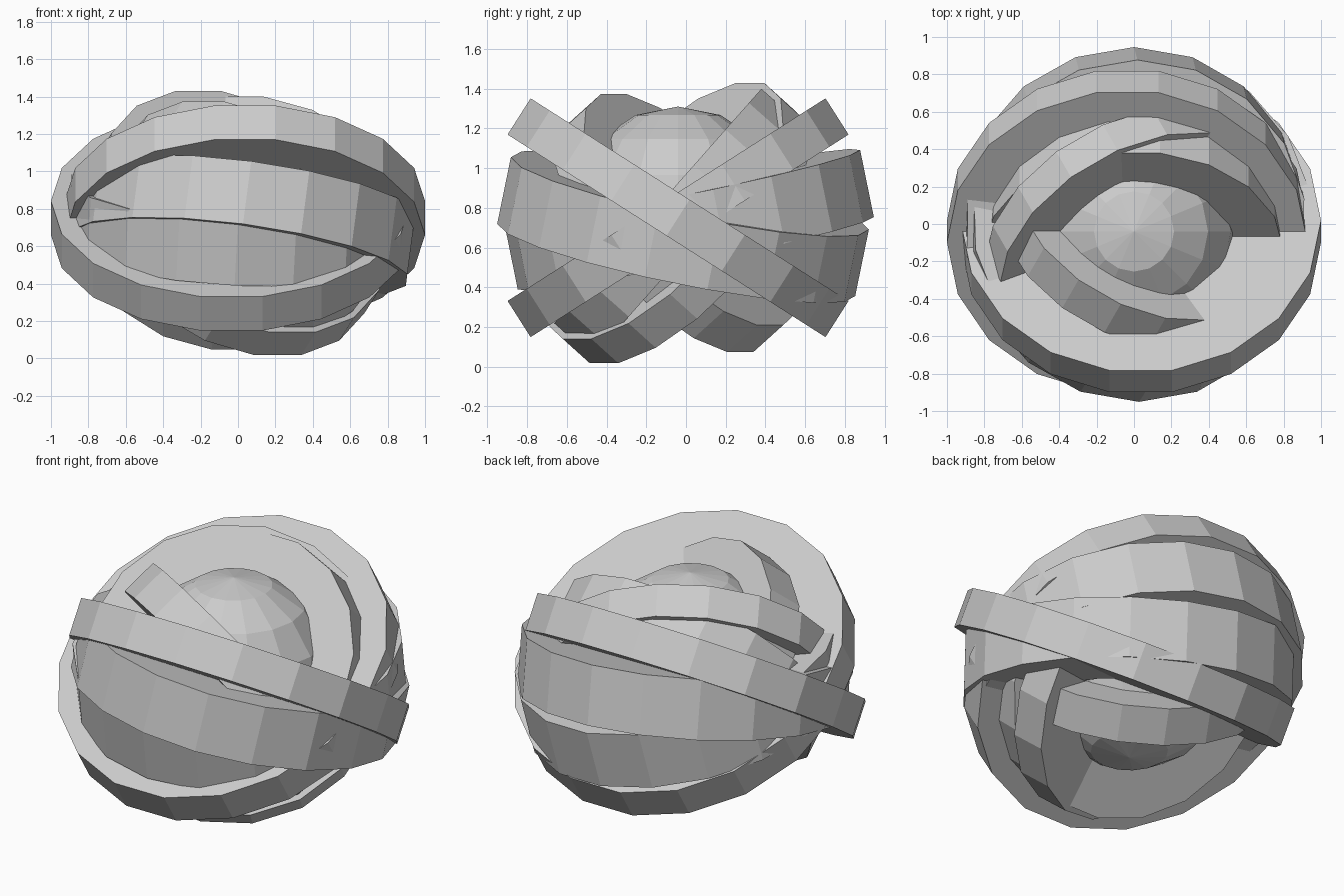
import bpy, bmesh
from math import sin, cos, radians, tau
from mathutils import Matrix, Vector

if "Cube" in bpy.data.objects:
    bpy.data.objects.remove(bpy.data.objects["Cube"])


def band(name, center, radius, width, tilt, roll=0, turn=0, phase=0, inner=0.5, sides=18):
    """Flat-faced thick ring with a rectangular section."""
    rot = (Matrix.Rotation(radians(turn), 4, 'Z')
           @ Matrix.Rotation(radians(roll), 4, 'Y')
           @ Matrix.Rotation(radians(tilt), 4, 'X'))
    mat = Matrix.Translation(Vector(center)) @ rot
    h = width / 2
    bm = bmesh.new()
    loops = []
    for i in range(sides):
        a = tau * i / sides + radians(phase)
        c, s = cos(a), sin(a)
        section = [(radius, -h), (radius, h), (inner, h), (inner, -h)]
        loops.append([bm.verts.new(mat @ Vector((r * c, r * s, z))) for r, z in section])
    for i in range(sides):
        p, q = loops[i], loops[(i + 1) % sides]
        for k in range(4):
            m = (k + 1) % 4
            bm.faces.new((p[k], q[k], q[m], p[m]))
    bmesh.ops.recalc_face_normals(bm, faces=bm.faces)
    mesh = bpy.data.meshes.new(name)
    bm.to_mesh(mesh)
    bm.free()
    obj = bpy.data.objects.new(name, mesh)
    bpy.context.collection.objects.link(obj)
    return obj


# Round core
bpy.ops.mesh.primitive_uv_sphere_add(segments=16, ring_count=8, radius=0.56,
                                     location=(0, -0.04, 0.75))
bpy.context.object.name = "core"

# Large crossed outer bands, each shifted a little sideways
for name, sign in (("outer_band_front_high", -1), ("outer_band_back_high", 1)):
    band(name, (-0.036 * sign, -0.04, 0.75), 0.964, 0.216, 32.5 * sign)

# Wide, nearly level bands
band("wide_band_front_high", (0.025, -0.015, 0.705), 0.92, 0.345, -11.5, roll=7.5, phase=10)
band("wide_band_back_high", (0, 0.015, 0.74), 0.915, 0.345, 11.5, roll=3, phase=10)

# Steep inner bands
band("steep_band_back_high", (0, -0.045, 0.723), 0.80, 0.26, 48.5)
band("steep_band_left_turned", (0, -0.045, 0.723), 0.83, 0.20, 52, turn=30)
band("steep_band_front_high", (0, -0.045, 0.723), 0.75, 0.22, -52, turn=-30)
